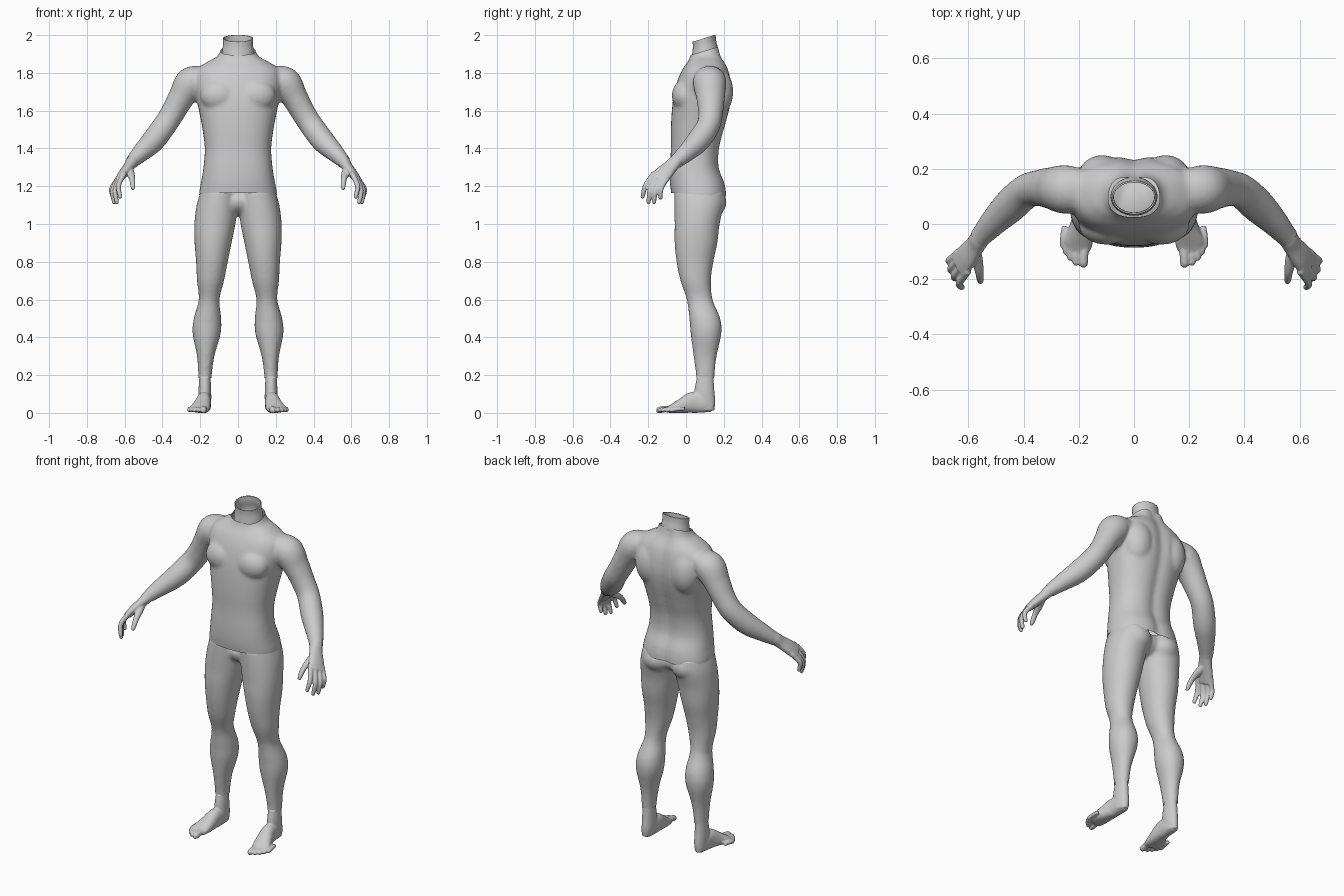
import bpy, bmesh, math
from mathutils import Vector, Matrix

if "Cube" in bpy.data.objects:
    bpy.data.objects.remove(bpy.data.objects["Cube"])

GREY = (0.6, 0.6, 0.6, 1)
grey = bpy.data.materials.new("plain_grey")
grey.use_nodes = True
grey.diffuse_color = GREY
grey.node_tree.nodes["Principled BSDF"].inputs["Base Color"].default_value = GREY


def spline(rows, n=6):
    """Smooth interpolation through rows of numbers."""
    pts = [rows[0]] + list(rows) + [rows[-1]]
    out = []
    for p, q, r, s in zip(pts, pts[1:], pts[2:], pts[3:]):
        for i in range(n):
            t = i / n
            out.append([b + t * ((c - a) + t * ((2*a - 5*b + 4*c - d) + t * (3*b - a - 3*c + d))) / 2
                        for a, b, c, d in zip(p, q, r, s)])
    return out + [list(rows[-1])]


def loft(bm, rows, side=1, across=None, power=2, groove=0, shear=0, caps=True, segs=40):
    """Skin rings (x, y, z, half width, half depth); rings face the path if across is given."""
    rows = spline(rows)
    mids = [Vector(r[:3]) for r in rows]
    rings = []
    for i, (c, r) in enumerate(zip(mids, rows)):
        u, v = Vector((1, 0, 0)), Vector((0, 1, 0))
        if across:
            t = (mids[min(i + 1, len(mids) - 1)] - mids[max(i - 1, 0)]).normalized()
            a = Vector(across)
            u = (a - t * a.dot(t)).normalized()
            v = t.cross(u)
        ring = []
        for k in range(segs):
            ang = 2 * math.pi * k / segs
            co, si = math.cos(ang), math.sin(ang)
            p = c + u * r[3] * math.copysign(abs(co) ** (2 / power), co) \
                  + v * r[4] * math.copysign(abs(si) ** (2 / power), si)
            if si > 0:
                p.y -= groove * math.exp(-(p.x / 0.035) ** 2)
            p.z += shear * (p.y - c.y)
            p.x *= side
            ring.append(bm.verts.new(p))
        rings.append(ring)
    for a, b in zip(rings, rings[1:]):
        for k in range(segs):
            j = (k + 1) % segs
            bm.faces.new((a[k], a[j], b[j], b[k]))
    if caps:
        bm.faces.new(rings[0])
        bm.faces.new(rings[-1])


def box_rows(rows):
    """Rows of (z, x0, x1, y0, y1) to ring rows."""
    return [((a + b) / 2, (c + d) / 2, z, (b - a) / 2, (d - c) / 2) for z, a, b, c, d in rows]


def blob(bm, centre, radii, side=1):
    m = Matrix.Translation((centre[0] * side, *centre[1:])) @ Matrix.Diagonal((*radii, 1))
    bmesh.ops.create_uvsphere(bm, u_segments=32, v_segments=20, radius=1, matrix=m)


def finish(name, bm, voxel=0, rounds=0, cuts=()):
    """Fuse the pieces into one skin, trim it at planes and shade it smooth."""
    bmesh.ops.recalc_face_normals(bm, faces=bm.faces)
    me = bpy.data.meshes.new(name)
    bm.to_mesh(me)
    ob = bpy.data.objects.new(name, me)
    bpy.context.collection.objects.link(ob)
    if voxel:
        mod = ob.modifiers.new("fuse", "REMESH")
        mod.mode, mod.voxel_size = "VOXEL", voxel
        mod = ob.modifiers.new("soften", "SMOOTH")
        mod.factor, mod.iterations = 0.5, rounds
        dg = bpy.context.evaluated_depsgraph_get()
        me = bpy.data.meshes.new_from_object(ob.evaluated_get(dg))
        ob.modifiers.clear()
        ob.data = me
    bm.clear()
    bm.from_mesh(me)
    for point, normal in cuts:
        bmesh.ops.bisect_plane(bm, geom=bm.verts[:] + bm.edges[:] + bm.faces[:],
                               plane_co=point, plane_no=normal, clear_outer=True)
    for v in bm.verts:
        v.co.z = max(v.co.z, 0)
    for f in bm.faces:
        f.smooth = True
    bm.to_mesh(me)
    bm.free()
    me.materials.clear()
    me.materials.append(grey)
    return ob


# Torso and arms, trimmed at hem, neck and wrists
bm = bmesh.new()
loft(bm, box_rows([(z, -w, w, f, b) for z, w, f, b in [
    (1.08, .206, -.07, .215), (1.16, .206, -.078, .217), (1.22, .196, -.085, .207),
    (1.30, .183, -.085, .178), (1.40, .176, -.08, .18), (1.50, .188, -.08, .205),
    (1.60, .207, -.075, .232), (1.68, .222, -.065, .245), (1.76, .23, -.045, .24),
    (1.82, .215, -.018, .225), (1.86, .16, .01, .205), (1.89, .108, .024, .19),
    (1.94, .087, .03, .178), (2.0, .085, .03, .17)]]), power=2.4, groove=.014)
cuts = [((0, .07, 1.155), (0, -.07, -1)), ((0, .1, 1.917), (0, -.3, 1))]
for s in (1, -1):
    loft(bm, [(.17, .125, 1.79, .07, .05), (.245, .125, 1.75, .088, .085), (.3, .13, 1.67, .076, .07),
              (.345, .13, 1.59, .066, .064), (.39, .118, 1.52, .062, .063), (.45, .065, 1.44, .062, .062),
              (.51, .005, 1.38, .05, .05), (.555, -.046, 1.335, .04, .038), (.58, -.075, 1.31, .04, .038)],
         s, across=(0, 1, 0))
    blob(bm, (.1, -.005, 1.68), (.1, .07, .085), s)
    blob(bm, (.115, .165, 1.7), (.09, .085, .13), s)
    cuts.append(((.56 * s, -.05, 1.33), (.58 * s, -.62, -.52)))
finish("torso_and_arms", bm, .01, 6, cuts)

# Open neck collar
bm = bmesh.new()
loft(bm, [(0, .1, 1.88, .085, .07), (0, .1, 1.91, .084, .069), (0, .098, 1.95, .079, .062),
          (0, .096, 1.983, .08, .061)], shear=.3, caps=False)
neck = finish("neck", bm)
mod = neck.modifiers.new("wall", "SOLIDIFY")
mod.thickness, mod.offset = .006, -1

# Pelvis and legs, trimmed at the ankles
bm = bmesh.new()
blob(bm, (0, .07, 1.12), (.12, .11, .075))
for s in (1, -1):
    loft(bm, box_rows([
        (1.175, .002, .197, -.06, .2), (1.1, 0, .219, -.061, .2), (1.0, .014, .231, -.06, .178),
        (.9, .034, .23, -.06, .166), (.8, .054, .222, -.05, .145), (.7, .074, .217, -.029, .132),
        (.6, .098, .208, .004, .141), (.5, .089, .234, .018, .181), (.42, .092, .24, .025, .187),
        (.3, .125, .217, .04, .162), (.2, .139, .21, .053, .151), (.14, .139, .21, .053, .151)]),
        s, power=2.1)
    blob(bm, (.095, .11, 1.115), (.095, .105, .085), s)
finish("legs", bm, .01, 5, [((0, 0, .185), (0, 0, -1))])

# Feet with five toes
TOES = [(.182, -.143, .017), (.21, -.14, .012), (.23, -.122, .012), (.246, -.101, .011), (.257, -.077, .011)]
for s, label in ((1, "left"), (-1, "right")):
    bm = bmesh.new()
    loft(bm, box_rows([(.2, .146, .204, .06, .145), (.12, .142, .209, .045, .15),
                       (.06, .142, .209, .045, .155), (.012, .15, .205, .06, .15)]), s)
    loft(bm, [(.177, .14, .03, .022, .028), (.177, .1, .045, .034, .045), (.18, .04, .055, .038, .056),
              (.19, -.02, .038, .046, .04), (.203, -.07, .023, .052, .024), (.211, -.095, .017, .044, .016)],
         s, across=(1, 0, 0), power=2.3)
    for i, (x, y, r) in enumerate(TOES):
        loft(bm, [(x - .006, y + .07, .022, r, r), (x, y + .03, .02, r, r),
                  (x + .001, y, .014, r, r), (x + .001, y - r * .8, .011, r * .6, r * .6)],
             s, across=(1, 0, 0), segs=16)
    finish(label + "_foot", bm, .005, 4)

# Hands with four fingers and a thumb
FINGERS = [((.612, -.183, 1.25), (.622, -.232, 1.135)), ((.63, -.165, 1.235), (.64, -.2, 1.105)),
           ((.642, -.14, 1.225), (.654, -.17, 1.105)), ((.648, -.115, 1.22), (.66, -.135, 1.13))]
for s, label in ((1, "left"), (-1, "right")):
    bm = bmesh.new()
    loft(bm, [(.54, -.03, 1.35, .034, .033), (.56, -.055, 1.33, .036, .033), (.577, -.08, 1.305, .039, .028),
              (.607, -.118, 1.268, .048, .024), (.633, -.15, 1.232, .05, .019)],
         s, across=(-.3, -.7, .3), power=2.2)
    for base, tip in FINGERS:
        a, b = Vector(base), Vector(tip)
        start = a + Vector((-.012, .015, .02))
        bend = (a + b) / 2 + Vector((.016, -.008, .008))
        loft(bm, [(*start, .014, .014), (*a, .0145, .0145), (*bend, .0135, .0135),
                  (*b.lerp(bend, .15), .011, .011), (*b, .006, .006)], s, across=(-.3, -.9, 0), segs=16)
    loft(bm, [(.58, -.085, 1.295, .022, .022), (.568, -.13, 1.268, .021, .019), (.56, -.175, 1.235, .016, .015),
              (.557, -.202, 1.2, .013, .013), (.556, -.212, 1.182, .008, .008)],
         s, across=(1, 0, 0), segs=16)
    finish(label + "_hand", bm, .005, 4)
